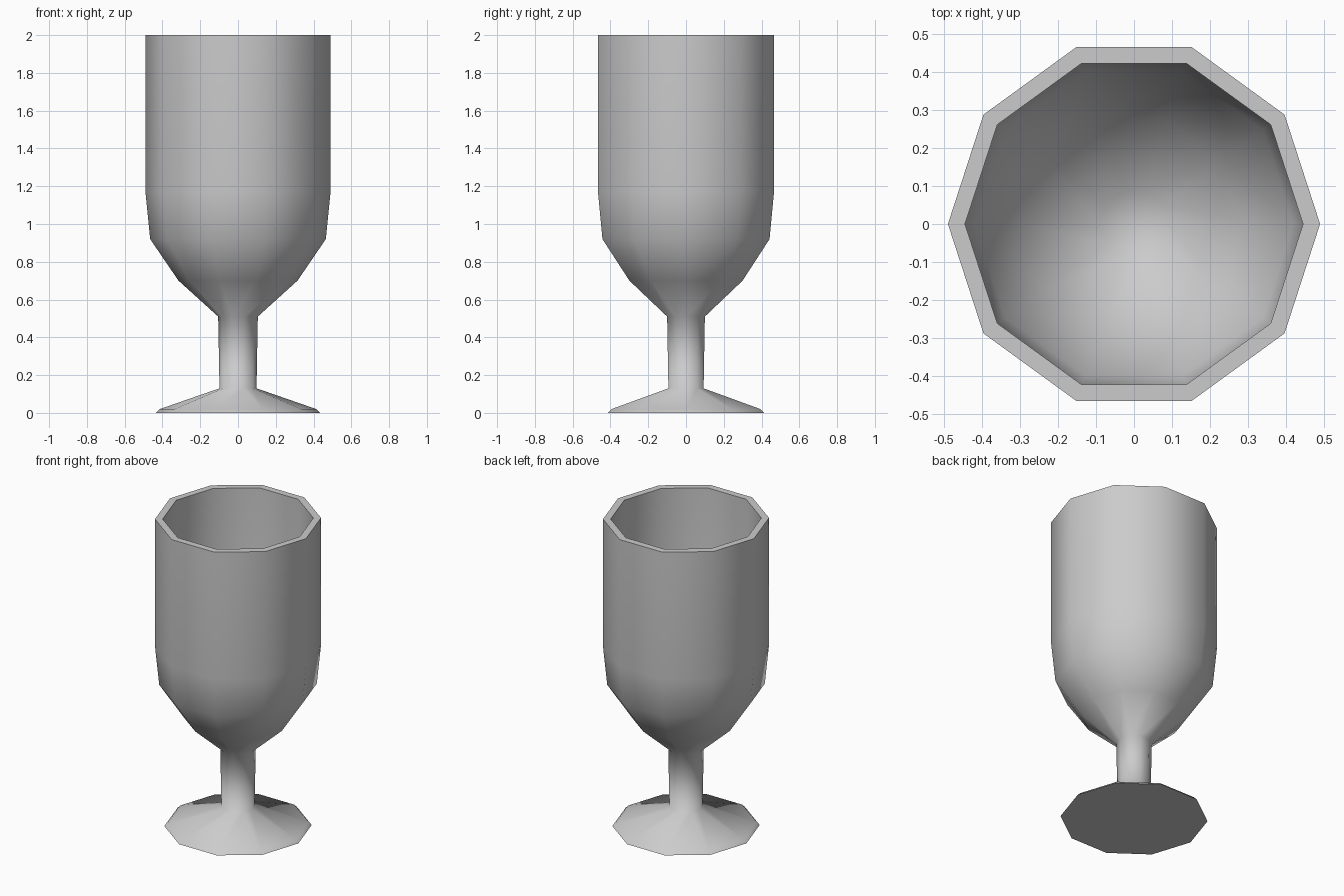
import bpy, bmesh
from math import cos, sin, pi, radians

if "Cube" in bpy.data.objects:
    bpy.data.objects.remove(bpy.data.objects["Cube"])

SIDES = 10

# Goblet profile (radius, height): foot, stem, outer bowl, rim, inner bowl
PROFILE = [
    (0.435, 0.0), (0.415, 0.02), (0.098, 0.13), (0.105, 0.51),
    (0.315, 0.70), (0.465, 0.92), (0.49, 1.17), (0.49, 2.0),
    (0.445, 2.0), (0.445, 1.17), (0.42, 0.94), (0.285, 0.735), (0.09, 0.56),
]


def lathe(name, profile, sides):
    bm = bmesh.new()
    rings = [[bm.verts.new((r * cos(2 * pi * i / sides), r * sin(2 * pi * i / sides), z))
              for i in range(sides)] for r, z in profile]
    for a, b in zip(rings, rings[1:]):
        for i in range(sides):
            j = (i + 1) % sides
            bm.faces.new((a[i], a[j], b[j], b[i]))
    # Flat underside of the foot and floor of the bowl
    bm.faces.new(rings[0][::-1])
    bm.faces.new(rings[-1])
    bmesh.ops.recalc_face_normals(bm, faces=bm.faces)
    mesh = bpy.data.meshes.new(name)
    bm.to_mesh(mesh)
    bm.free()
    obj = bpy.data.objects.new(name, mesh)
    bpy.context.collection.objects.link(obj)
    return obj


goblet = lathe("goblet", PROFILE, SIDES)

# Smooth body with sharp rim and foot edge
bpy.context.view_layer.objects.active = goblet
goblet.select_set(True)
bpy.ops.object.shade_smooth_by_angle(angle=radians(80))
